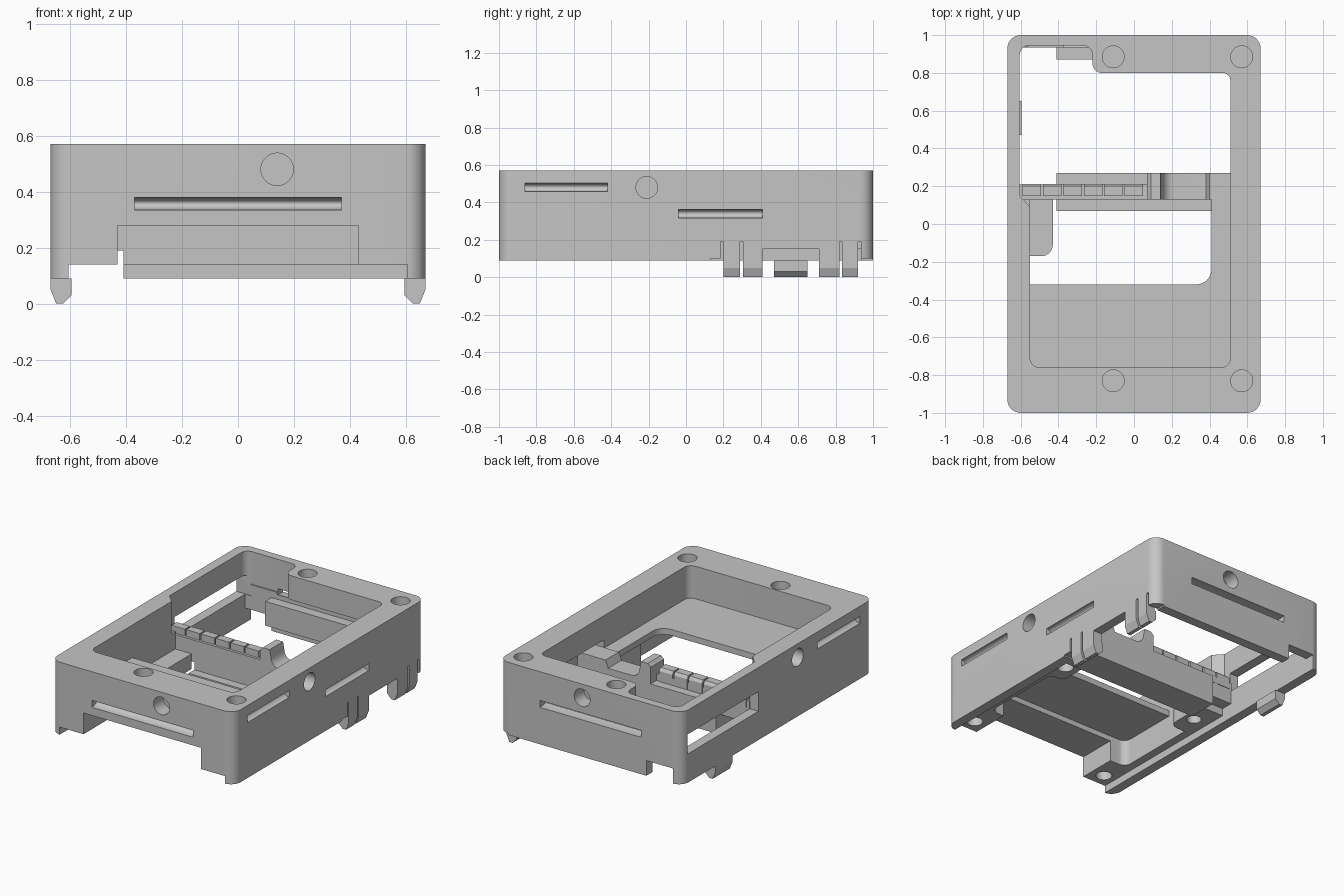
import bpy, bmesh, math
from mathutils import Vector

if "Cube" in bpy.data.objects:
    bpy.data.objects.remove(bpy.data.objects["Cube"])

GREY = (0.56, 0.56, 0.56, 1)
mat = bpy.data.materials.new("plain grey")
mat.use_nodes = True
mat.diffuse_color = GREY
mat.node_tree.nodes["Principled BSDF"].inputs["Base Color"].default_value = GREY


def prism(name, pts, lo, hi, axis="z"):
    """Extrude a 2D outline along an axis."""
    place = {"z": lambda a, b, h: (a, b, h),
             "y": lambda a, b, h: (a, h, b),
             "x": lambda a, b, h: (h, a, b)}[axis]
    bm = bmesh.new()
    face = bm.faces.new([bm.verts.new(place(a, b, lo)) for a, b in pts])
    top = bmesh.ops.extrude_face_region(bm, geom=[face])["geom"]
    shift = Vector(place(0, 0, hi - lo))
    bmesh.ops.translate(bm, vec=shift, verts=[g for g in top if isinstance(g, bmesh.types.BMVert)])
    bmesh.ops.recalc_face_normals(bm, faces=bm.faces)
    mesh = bpy.data.meshes.new(name)
    bm.to_mesh(mesh)
    bm.free()
    mesh.materials.append(mat)
    ob = bpy.data.objects.new(name, mesh)
    bpy.context.collection.objects.link(ob)
    return ob


def fillet(corners, steps=8):
    """Outline from (x, y, radius) corners; right-angle corners get arcs."""
    out = []
    for i, (x, y, r) in enumerate(corners):
        p = Vector((x, y))
        if r == 0:
            out.append(p)
            continue
        d1 = (Vector(corners[i - 1][:2]) - p).normalized()
        d2 = (Vector(corners[(i + 1) % len(corners)][:2]) - p).normalized()
        for k in range(steps + 1):
            a = math.pi / 2 * k / steps
            out.append(p + r * (d1 + d2) - r * (math.cos(a) * d2 + math.sin(a) * d1))
    return out


def rect(x0, x1, y0, y1, r=0):
    return fillet([(x0, y0, r), (x1, y0, r), (x1, y1, r), (x0, y1, r)])


def box(name, x, y, z):
    return prism(name, rect(*x, *y), *z)


def ellipse(a, b, ra, rb, n=32):
    return [(a + ra * math.cos(math.tau * k / n), b + rb * math.sin(math.tau * k / n))
            for k in range(n)]


def cut(target, cutter):
    cutter.hide_render = True
    mod = target.modifiers.new("cut", "BOOLEAN")
    mod.operation = "DIFFERENCE"
    mod.solver = "EXACT"
    mod.object = cutter
    bpy.context.view_layer.objects.active = target
    bpy.ops.object.modifier_apply(modifier=mod.name)
    bpy.data.objects.remove(cutter)


def smooth(ob):
    bpy.ops.object.select_all(action="DESELECT")
    ob.select_set(True)
    bpy.context.view_layer.objects.active = ob
    bpy.ops.object.shade_smooth_by_angle(angle=math.radians(30))


# Case shell
shell = prism("case_shell", rect(-.67, .67, -1, 1, .07), .09, .57)

# Upper tray, and the rear bay that undercuts the rim
tray = fillet([(-.55, -.76, .05), (.51, -.76, .05), (.51, .80, .04), (-.22, .80, .05),
               (-.22, .945, .05), (-.605, .945, .05), (-.605, .15, 0), (-.55, .09, 0)])
cut(shell, prism("cut", tray, .355, .7))
cut(shell, box("cut", (-.605, .605), (.13, .935), (-.1, .41)))

# Floor opening
cut(shell, prism("cut", fillet([(-.55, -.32, 0), (.41, -.32, .08), (.41, .2, 0), (-.55, .2, 0)]),
                 -.1, .5))

# Underside recesses, open to the front, and the pocket between the standoffs
cut(shell, box("cut", (-.605, .605), (-1.1, .14), (-.1, .14)))
cut(shell, box("cut", (-.43, .43), (-1.1, .14), (-.1, .28)))
pocket = fillet([(-.55, -.74, .05), (.53, -.74, .05), (.53, -.17, .04), (.43, -.17, .04),
                 (.43, .14, 0), (-.43, .14, 0), (-.43, -.17, .04), (-.55, -.17, .04)])
cut(shell, prism("cut", pocket, -.1, .315))

# Back wall notch, side wall window, and gap between the clips
cut(shell, box("cut", (-.605, -.41), (.9, 1.1), (-.1, .19)))
cut(shell, box("cut", (-.8, -.56), (.2, .94), (.28, .41)))
cut(shell, box("cut", (.55, .8), (.41, .71), (-.1, .15)))
for y0, y1, top in ((.13, .2, .1), (.93, 1.1, .1), (.185, .2, .19), (.29, .305, .19),
                    (.82, .835, .19), (.92, .935, .19)):
    cut(shell, box("cut", (.597, .8), (y0, y1), (-.1, top)))

# Long shallow grooves in the walls
for y, depth in ((-1, .05), (1, .09)):
    cut(shell, prism("cut", ellipse(y, .357, depth, .023), -.37, .37, "x"))
for x, z, y0, y1 in ((.67, .48, -.86, -.42), (-.67, .48, -.86, -.42), (.67, .34, -.04, .41)):
    cut(shell, prism("cut", ellipse(x, z, .035, .023), y0, y1, "y"))

# Round sockets in the walls, top rim and underside
R = .058
cut(shell, prism("cut", ellipse(.14, .48, R, R), -1.1, -.9, "y"))
cut(shell, prism("cut", ellipse(.06, .48, R, R), .9, 1.1, "y"))
for s in (-1, 1):
    cut(shell, prism("cut", ellipse(-.21, .48, R, R), s * .59, s * .8, "x"))
for x in (-.11, .57):
    for y in (-.83, .885):
        cut(shell, prism("cut", ellipse(x, y, R, R), .45, .7))
for x, y in ((.52, -.91), (.52, -.04), (-.52, -.91)):
    cut(shell, prism("cut", ellipse(x, y, .05, .05), -.1, .26))
smooth(shell)

# Screw boss beside the floor opening
boss = prism("screw_boss", fillet([(-.56, -.17, 0), (-.43, -.17, .06), (-.43, .13, 0), (-.56, .13, 0)]),
             .14, .24)
cut(boss, prism("cut", ellipse(-.5, -.02, .045, .045), -.1, .2))
smooth(boss)

# Ledge along the inside of the back wall
box("back_wall_ledge", (-.41, .61), (.87, .94), (.15, .31))

# Cross beam with a low lip in front and a curved hump
box("cross_beam", (-.41, .61), (.13, .27), (.14, .29))
box("beam_lip", (-.41, .605), (.07, .27), (.09, .14))
hump = [(.605, .28), (.605, .36), (.40, .36), (.38, .31), (.21, .31)]
hump += [(.15 + .06 * (1 - math.sin(a)), .37 - .06 * math.cos(a))
         for a in (math.pi / 2 * k / 6 for k in range(1, 7))]
hump += [(.14, .42), (.09, .42), (.07, .40), (.07, .28)]
smooth(prism("beam_hump", hump, .13, .27, "y"))

# Comb of small blocks on the beam
box("comb_base", (-.61, .08), (.13, .21), (.19, .335))
for i in range(6):
    x0 = -.59 + .108 * i
    prism("comb_tooth", [(.147, .29), (.213, .29), (.213, .36), (.2, .38), (.147, .38)],
          x0, x0 + .098, "x")

# Snap clips under the side walls
clip = [(.67, .09), (.67, .05), (.65, 0), (.625, 0), (.595, .03), (.595, .09)]
for y0, y1 in ((.2, .29), (.305, .41), (.71, .82), (.835, .92)):
    prism("left_clip", clip, y0, y1, "y")
prism("right_clip", [(-x, z) for x, z in clip], .47, .65, "y")
